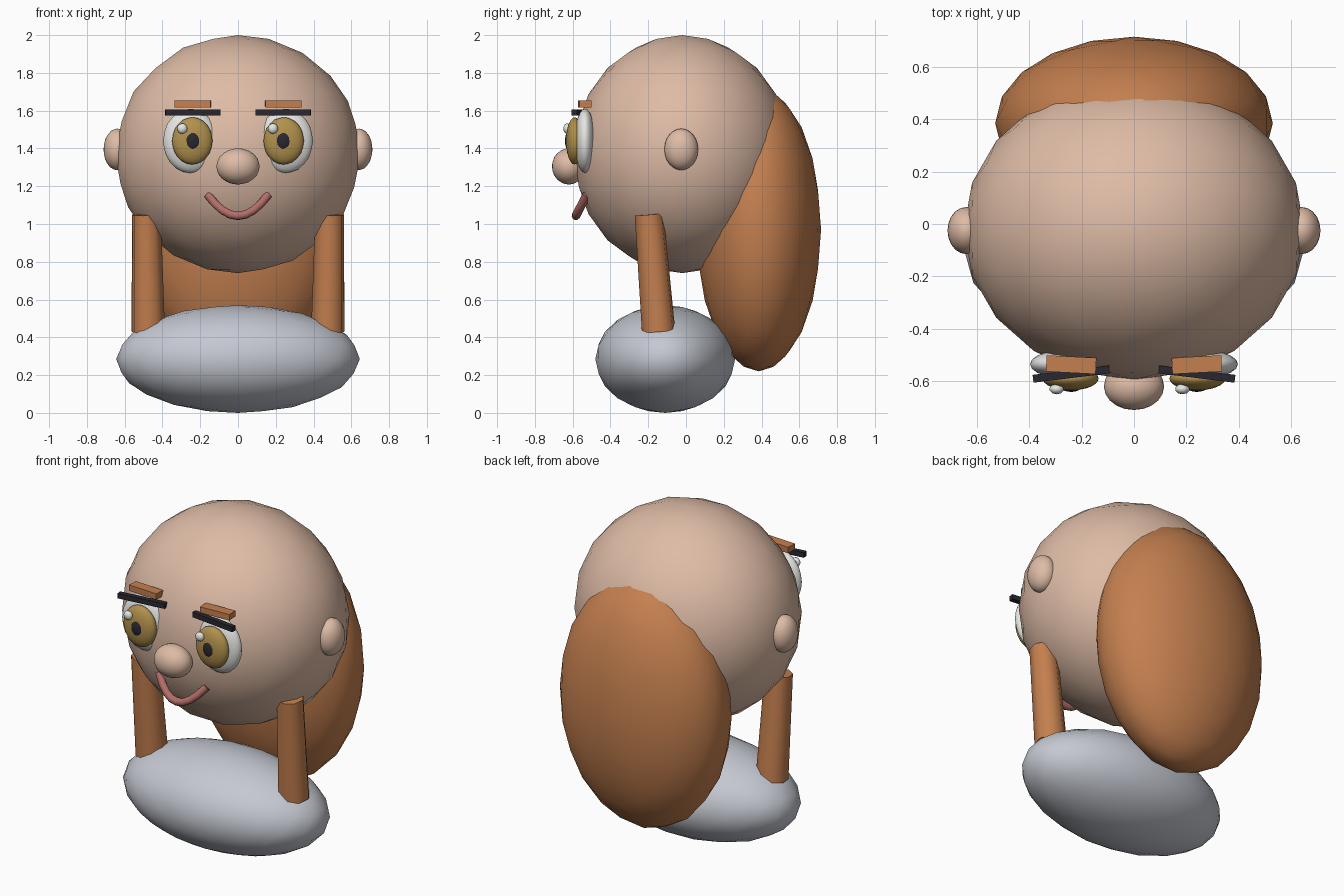
import bpy, math
from mathutils import Vector

if "Cube" in bpy.data.objects:
    bpy.data.objects.remove(bpy.data.objects["Cube"])


def material(name, rgb):
    m = bpy.data.materials.new(name)
    lin = [(c / 12.92 if c <= 0.04045 else ((c + 0.055) / 1.055) ** 2.4) for c in rgb]
    m.diffuse_color = (*lin, 1)
    m.use_nodes = True
    m.node_tree.nodes["Principled BSDF"].inputs["Base Color"].default_value = m.diffuse_color
    return m


SKIN = material("skin", (0.87, 0.735, 0.65))
HAIR = material("hair_ginger", (0.77, 0.50, 0.31))
CLOTH = material("pale_grey", (0.77, 0.785, 0.82))
WHITE = material("eye_white", (0.90, 0.90, 0.89))
IRIS = material("iris_gold", (0.70, 0.57, 0.30))
BLACK = material("near_black", (0.16, 0.155, 0.19))
LIPS = material("lip_rose", (0.70, 0.43, 0.41))


def finish(name, mat, angle=None):
    o = bpy.context.object
    o.name = name
    o.data.materials.append(mat)
    if angle:
        bpy.ops.object.shade_smooth_by_angle(angle=math.radians(angle))
    return o


def ellipsoid(name, loc, radii, mat, detail=3):
    bpy.ops.mesh.primitive_ico_sphere_add(subdivisions=detail, radius=1, location=loc)
    bpy.context.object.scale = radii
    bpy.ops.object.transform_apply(location=False, rotation=False, scale=True)
    return finish(name, mat, 80)


def bar(name, loc, size, yaw, mat):
    bpy.ops.mesh.primitive_cube_add(size=1, location=loc)
    bpy.context.object.scale = size
    bpy.ops.object.transform_apply(location=False, rotation=False, scale=True)
    bpy.context.object.rotation_euler.z = math.radians(yaw)
    return finish(name, mat)


# Main masses
ellipsoid("head", (0, -0.02, 1.37), (0.65, 0.575, 0.63), SKIN)
ellipsoid("body", (0, -0.11, 0.285), (0.645, 0.37, 0.285), CLOTH)
ellipsoid("back_hair", (0, 0.385, 0.97), (0.53, 0.33, 0.75), HAIR)
ellipsoid("nose", (0, -0.62, 1.305), (0.115, 0.09, 0.096), SKIN)

# Paired parts
for side, sx in (("left", -1), ("right", 1)):
    ellipsoid(side + "_ear", (sx * 0.64, -0.025, 1.395), (0.072, 0.09, 0.11), SKIN)
    ellipsoid(side + "_eyeball", (sx * 0.252, -0.535, 1.44), (0.145, 0.056, 0.17), WHITE)
    ellipsoid(side + "_iris", (sx * 0.242, -0.59, 1.44), (0.107, 0.045, 0.125), IRIS)
    ellipsoid(side + "_pupil", (sx * 0.24, -0.615, 1.44), (0.045, 0.026, 0.056), BLACK)
    ellipsoid(side + "_eye_glint", (sx * 0.24 - 0.055, -0.63, 1.505),
              (0.028, 0.02, 0.028), WHITE, 2)
    bar(side + "_lash", (sx * 0.24, -0.573, 1.59), (0.293, 0.03, 0.03), -7 * sx, BLACK)
    bar(side + "_brow", (sx * 0.24, -0.537, 1.635), (0.19, 0.062, 0.036), 3 * sx, HAIR)

    # Front hair lock: tapered prism leaning back toward its foot
    top, foot = Vector((sx * 0.485, -0.195, 1.05)), Vector((sx * 0.475, -0.145, 0.43))
    axis = top - foot
    bpy.ops.mesh.primitive_cone_add(vertices=8, radius1=0.09, radius2=0.078,
                                    depth=axis.length, location=(top + foot) / 2)
    bpy.context.object.rotation_euler = axis.to_track_quat('Z', 'Y').to_euler()
    finish(side + "_lock", HAIR, 50)

# Smiling mouth: swept tube
curve = bpy.data.curves.new("mouth", 'CURVE')
curve.dimensions = '3D'
curve.bevel_depth = 0.023
curve.bevel_resolution = 2
curve.use_fill_caps = True
path = []
for i in range(9):
    t = -1 + i / 4
    drop = t * t
    path.append((0.16 * t, -0.583 + 0.058 * drop, 1.043 + 0.112 * drop))
spline = curve.splines.new('POLY')
spline.points.add(len(path) - 1)
for p, co in zip(spline.points, path):
    p.co = (*co, 1)
mouth = bpy.data.objects.new("mouth", curve)
bpy.context.collection.objects.link(mouth)
bpy.ops.object.select_all(action='DESELECT')
mouth.select_set(True)
bpy.context.view_layer.objects.active = mouth
bpy.ops.object.convert(target='MESH')
finish("mouth", LIPS, 50)
